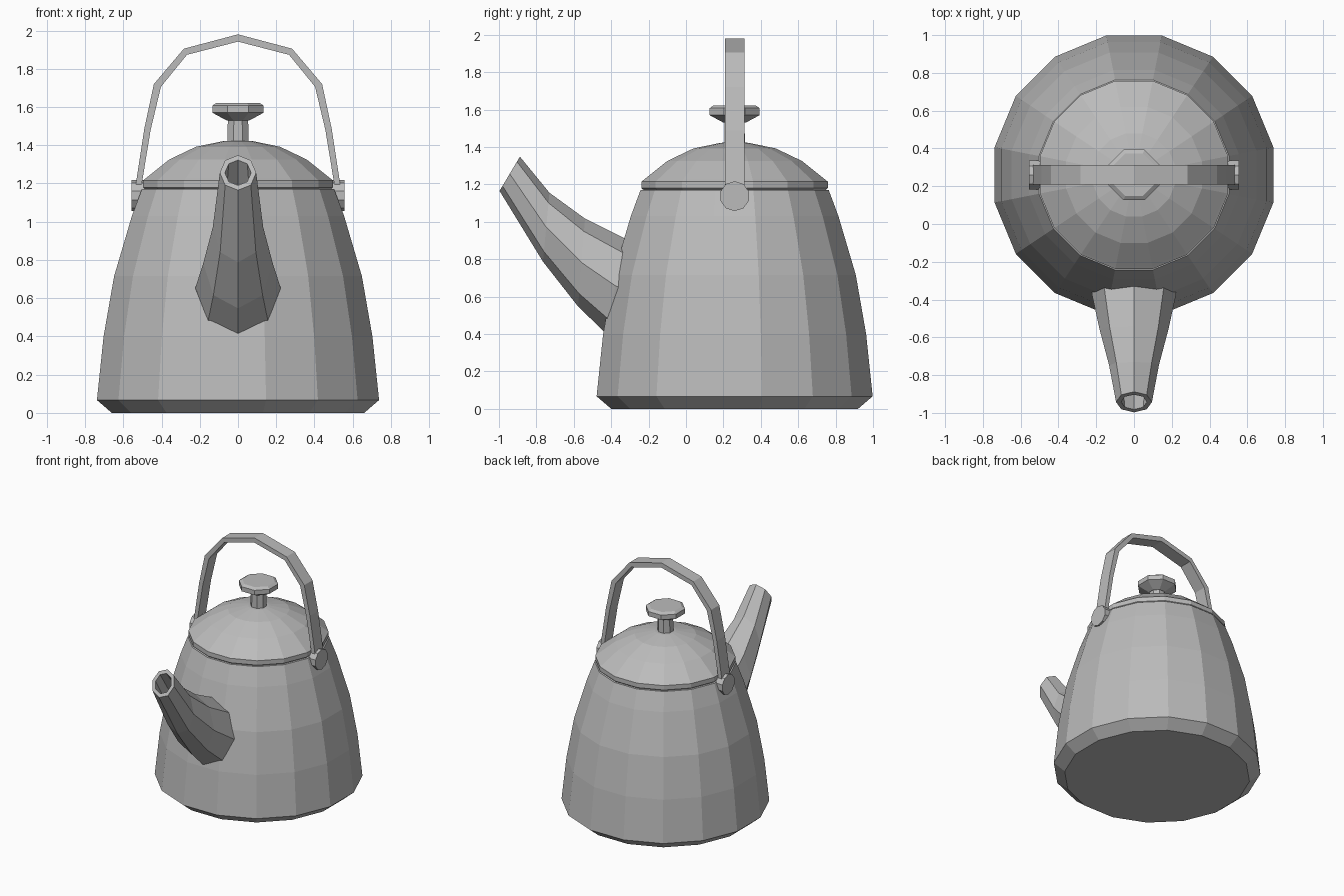
import bpy, bmesh, math
from mathutils import Vector

if "Cube" in bpy.data.objects:
    bpy.data.objects.remove(bpy.data.objects["Cube"])

CY = 0.26  # kettle axis in y

metal = bpy.data.materials.new("grey metal")
metal.diffuse_color = (0.5, 0.5, 0.5, 1)
metal.use_nodes = True
metal.node_tree.nodes["Principled BSDF"].inputs["Base Color"].default_value = metal.diffuse_color


def loft(name, rings, close=False):
    """Skin a list of equal-length rings; cap the ends unless the loop closes."""
    bm = bmesh.new()
    loops = [[bm.verts.new(p) for p in r] for r in rings]
    n = len(loops[0])
    pairs = list(zip(loops, loops[1:]))
    if close:
        pairs.append((loops[-1], loops[0]))
    for a, b in pairs:
        for i in range(n):
            j = (i + 1) % n
            bm.faces.new((a[i], a[j], b[j], b[i]))
    if not close:
        bm.faces.new(loops[0][::-1])
        bm.faces.new(loops[-1])
    bmesh.ops.recalc_face_normals(bm, faces=bm.faces)
    me = bpy.data.meshes.new(name)
    bm.to_mesh(me)
    bm.free()
    me.materials.append(metal)
    ob = bpy.data.objects.new(name, me)
    bpy.context.collection.objects.link(ob)
    return ob


def lathe(name, profile, sides):
    """Faceted turned part; profile gives (flat-to-axis distance, height)."""
    rings = []
    for r, z in profile:
        r /= math.cos(math.pi / sides)
        angles = [(i + 0.5) * math.tau / sides for i in range(sides)]
        rings.append([(r * math.cos(a), CY + r * math.sin(a), z) for a in angles])
    return loft(name, rings)


# Turned parts
lathe("body", [(0.66, 0), (0.738, 0.067), (0.703, 0.4), (0.648, 0.715),
               (0.555, 1.03), (0.503, 1.17), (0.47, 1.172)], 16)
lathe("lid", [(0.485, 1.168), (0.498, 1.18), (0.498, 1.215), (0.485, 1.225),
              (0.36, 1.325), (0.22, 1.392), (0.075, 1.422), (0.01, 1.426)], 16)
lathe("lid_stem", [(0.055, 1.4), (0.053, 1.56)], 8)
lathe("lid_knob", [(0.06, 1.53), (0.134, 1.57), (0.134, 1.607), (0.112, 1.622)], 8)

# Handle band: arched strip with a rectangular section
outer = [(0.542, 1.13), (0.534, 1.2), (0.49, 1.487), (0.44, 1.72), (0.283, 1.905)]
inner = [(0.511, 1.13), (0.503, 1.2), (0.457, 1.48), (0.403, 1.706), (0.267, 1.873)]
half = [(o, i) for o, i in zip(outer, inner)]
arch = half + [((0, 1.98), (0, 1.942))] + [
    ((-o[0], o[1]), (-i[0], i[1])) for o, i in reversed(half)]
loft("handle", [[(o[0], CY - 0.052, o[1]), (o[0], CY + 0.052, o[1]),
                 (i[0], CY + 0.052, i[1]), (i[0], CY - 0.052, i[1])] for o, i in arch])

# Round handle lugs on both sides
for side, label in ((1, "right"), (-1, "left")):
    loft(label + "_handle_lug", [
        [(side * x, CY + 0.08 * math.sin(k * math.tau / 10),
          1.137 + 0.08 * math.cos(k * math.tau / 10)) for k in range(10)]
        for x in (0.47, 0.557)])


# Spout: eight-sided curved tube, open at the tip
def section(top, bottom, half_width, scale=1.0):
    top, bottom = Vector((0, *top)), Vector((0, *bottom))
    mid, up = (top + bottom) / 2, (top - bottom) / 2 * scale
    return [mid + up * math.cos(k * math.tau / 8)
            + Vector((half_width * scale * math.sin(k * math.tau / 8), 0, 0))
            for k in range(8)]


tip = ((-0.888, 1.348), (-0.997, 1.165), 0.095)
bend = ((-0.73, 1.155), (-0.765, 0.787), 0.132)
belly = ((-0.54, 1.017), (-0.577, 0.547), 0.182)
base = ((-0.325, 0.91), (-0.43, 0.405), 0.222)
root = ((-0.22, 0.87), (-0.34, 0.38), 0.23)
loft("spout", [section(*root), section(*base), section(*belly), section(*bend),
               section(*tip), section(*tip, 0.72), section(*bend, 0.72),
               section(*belly, 0.72), section(*root, 0.72)], close=True)
